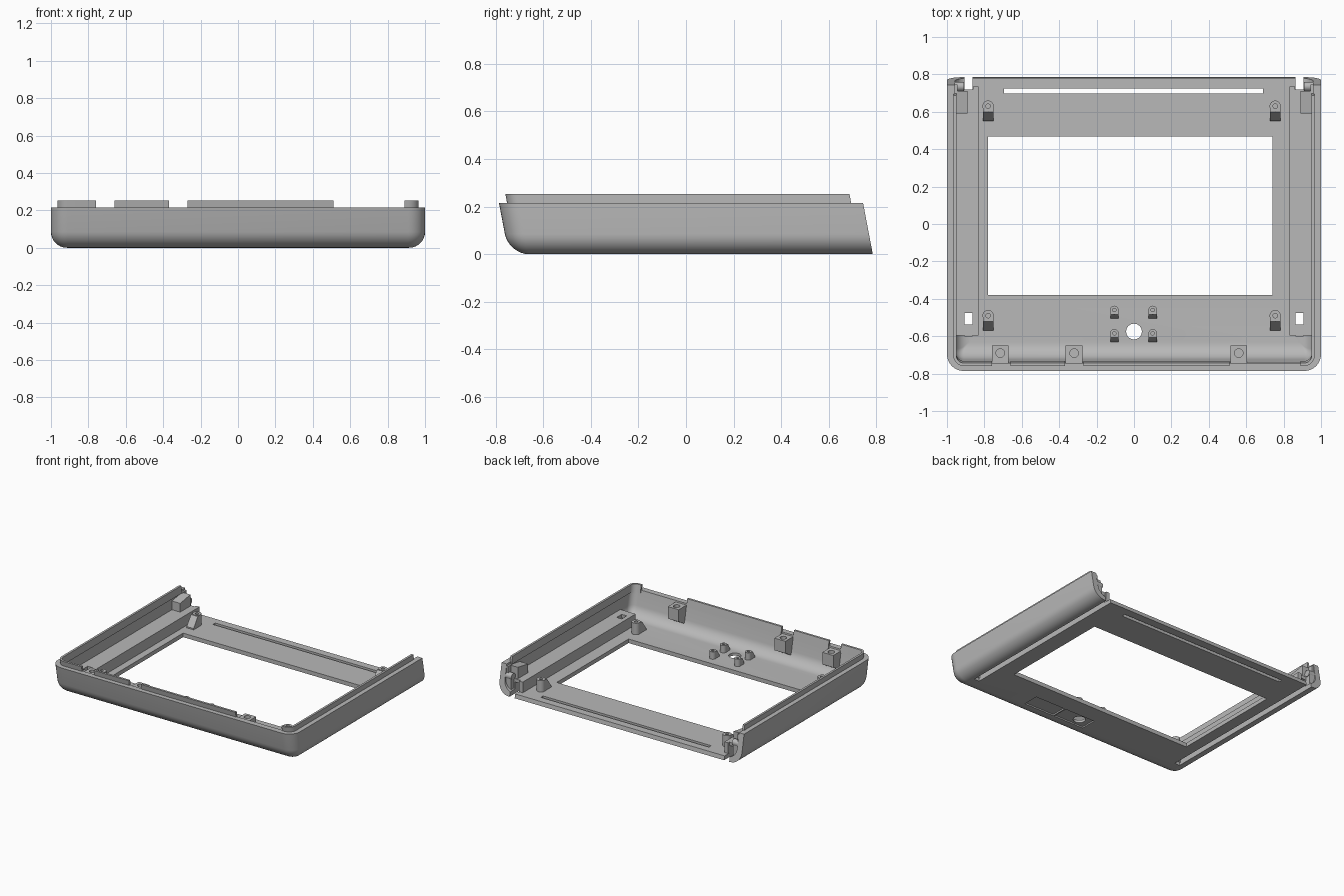
import bpy, bmesh
from math import sin, cos, pi

SHEAR = 0.19      # the whole case leans forward as it rises
CORNER = 0.09     # outer corner radius
FLOOR = 0.03

cube = bpy.data.objects.get("Cube")
if cube:
    bpy.data.objects.remove(cube, do_unlink=True)

grey = bpy.data.materials.new("grey plastic")
grey.use_nodes = True
grey.diffuse_color = (0.48, 0.48, 0.48, 1)
grey.node_tree.nodes["Principled BSDF"].inputs["Base Color"].default_value = (0.48, 0.48, 0.48, 1)


def loft(name, rings):
    """Solid skinned through closed rings of equal length."""
    bm = bmesh.new()
    loops = [[bm.verts.new(p) for p in ring] for ring in rings]
    n = len(loops[0])
    for a, b in zip(loops, loops[1:]):
        for i in range(n):
            j = (i + 1) % n
            bm.faces.new((a[i], a[j], b[j], b[i]))
    bm.faces.new(loops[0])
    bm.faces.new(loops[-1])
    bmesh.ops.recalc_face_normals(bm, faces=bm.faces[:])
    mesh = bpy.data.meshes.new(name)
    bm.to_mesh(mesh)
    bm.free()
    mesh.materials.append(grey)
    obj = bpy.data.objects.new(name, mesh)
    bpy.context.collection.objects.link(obj)
    return obj


def prism(name, x0, x1, profile):
    """Side profile of (y, z) points pushed along x."""
    return loft(name, [[(x, y, z) for y, z in profile] for x in (x0, x1)])


def box(name, x0, x1, y0, y1, z0, z1):
    return prism(name, x0, x1, [(y0, z0), (y1, z0), (y1, z1), (y0, z1)])


def cylinder(name, x, y, z0, z1, r, n=24):
    return loft(name, [[(x + r * cos(2 * pi * i / n), y + r * sin(2 * pi * i / n), z)
                        for i in range(n)] for z in (z0, z1)])


def tray(name, levels, back):
    """Rounded-front outline stacked through (z, inset) levels, then leaned."""
    rings = []
    for z, inset in levels:
        r = max(CORNER - inset, 0.006)
        w, front = 1 - inset, -0.745 + inset
        pts = [(w, back), (-w, back)]
        for side, start in ((-1, pi), (1, 1.5 * pi)):
            for i in range(9):
                a = start + i * pi / 16
                pts.append((side * (w - r) + r * cos(a), front + r + r * sin(a)))
        rings.append([(x, y - SHEAR * z, z) for x, y in pts])
    return loft(name, rings)


def bowl(z0, inset, r, top):
    """Levels for a quarter-round bottom edge followed by a straight wall."""
    arc = [(z0 + r * (1 - cos(i * pi / 16)), inset + r * (1 - sin(i * pi / 16)))
           for i in range(9)]
    return arc + [(top, inset)]


def cut(obj, *cutters):
    for cutter in cutters:
        cutter.hide_render = True
        mod = obj.modifiers.new("cut", 'BOOLEAN')
        mod.operation = 'DIFFERENCE'
        mod.solver = 'EXACT'
        mod.object = cutter
        bpy.context.view_layer.objects.active = obj
        bpy.ops.object.modifier_apply(modifier=mod.name)
        bpy.data.objects.remove(cutter, do_unlink=True)


parts = []

# Main case: open-backed tray with window, slot, button hole and shallow recess
case = tray("case_shell", bowl(0, 0, 0.085, 0.215), 0.785)
cut(case,
    tray("inside", bowl(FLOOR, 0.042, 0.075, 0.4), 1.2),
    box("window", -0.78, 0.74, -0.38, 0.467, -1, 1),
    box("rear_slot", -0.695, 0.69, 0.697, 0.724, -1, 1),
    cylinder("button_hole", 0, -0.575, -1, 1, 0.042, 32),
    box("recess_a", -0.08, 0.17, -0.635, -0.515, -1, 0.01),
    box("recess_b", 0.18, 0.43, -0.635, -0.515, -1, 0.01))
for s in (-1, 1):
    x0, x1 = sorted((s * 0.864, s * 0.906))
    cut(case, box("side_slit", x0, x1, -0.6, 1, -1, 0.085))
parts.append(case)

# Raised locating lip with gaps at the screw posts
lip = tray("locating_lip", [(0.195, 0.034), (0.253, 0.034)], 0.735)
cut(lip,
    tray("lip_inside", [(0.1, 0.05), (0.4, 0.05)], 1.2),
    box("gap_a", -0.76, -0.66, -1, -0.6, 0, 1),
    box("gap_b", -0.37, -0.27, -1, -0.6, 0, 1),
    box("gap_c", 0.51, 0.89, -1, -0.6, 0, 1))
parts.append(lip)

# Side ledges with open channels beneath, plus rear hinge details
for s, side in ((-1, "right"), (1, "left")):
    def span(a, b):
        return sorted((s * a, s * b))
    ledge = box(side + "_ledge", *span(0.832, 0.965), -0.595, 0.72, 0.02, 0.11)
    cut(ledge,
        box("channel", *span(0.864, 0.906), -0.59, 1, -1, 0.085),
        box("ledge_slot", *span(0.864, 0.906), -0.536, -0.477, -1, 1))
    block = prism(side + "_rear_block", *span(0.89, 0.965),
                  [(0.59, 0.1), (0.71, 0.1), (0.71, 0.195), (0.59, 0.175)])
    web = box(side + "_hinge_web", *span(0.915, 0.965), 0.70, 0.755, 0.02, 0.12)
    tab = box(side + "_hinge_tab", *span(0.945, 0.965), 0.70, 0.745, 0.1, 0.2)
    pin = prism(side + "_hinge_pin", *span(0.91, 0.97),
                [(0.735 + 0.025 * cos(i * pi / 8), 0.13 + 0.025 * sin(i * pi / 8))
                 for i in range(16)])
    stop = box(side + "_rear_stop", *span(0.832, 0.862), 0.715, 0.735, 0.02, 0.11)
    parts += [ledge, block, web, tab, pin, stop]


# Floor bosses, each braced by a sloping gusset
def boss(name, x, y, r, top, reach):
    post = cylinder(name, x, y, 0.02, top, r)
    brace = prism(name + "_gusset", x - r * 0.95, x + r * 0.95,
                  [(y, 0.02), (y - reach, 0.02), (y - reach, FLOOR + 0.01),
                   (y - r, top - 0.005), (y, top - 0.005)])
    for part in (post, brace):
        cut(part, cylinder("screw_hole", x, y, FLOOR + 0.02, 1, r * 0.4, 16))
    parts.extend((post, brace))


for x in (-0.78, 0.755):
    for y in (0.63, -0.49):
        boss("screen_boss", x, y, 0.03, 0.115, 0.08)
for x in (-0.105, 0.1):
    for y in (-0.46, -0.585):
        boss("button_boss", x, y, 0.023, 0.085, 0.045)

# Front screw posts hanging from the wall
for x in (-0.715, -0.32, 0.56):
    post = prism("front_screw_post", x - 0.045, x + 0.045,
                 [(-0.65, 0.205), (-0.757, 0.205), (-0.735, 0.065), (-0.65, 0.115)])
    cut(post, cylinder("screw_hole", x, -0.69, 0.15, 1, 0.023, 20))
    parts.append(post)

# Smooth the curves while keeping hard edges
bpy.ops.object.select_all(action='DESELECT')
for part in parts:
    part.select_set(True)
bpy.context.view_layer.objects.active = case
bpy.ops.object.shade_smooth_by_angle(angle=pi / 6)
